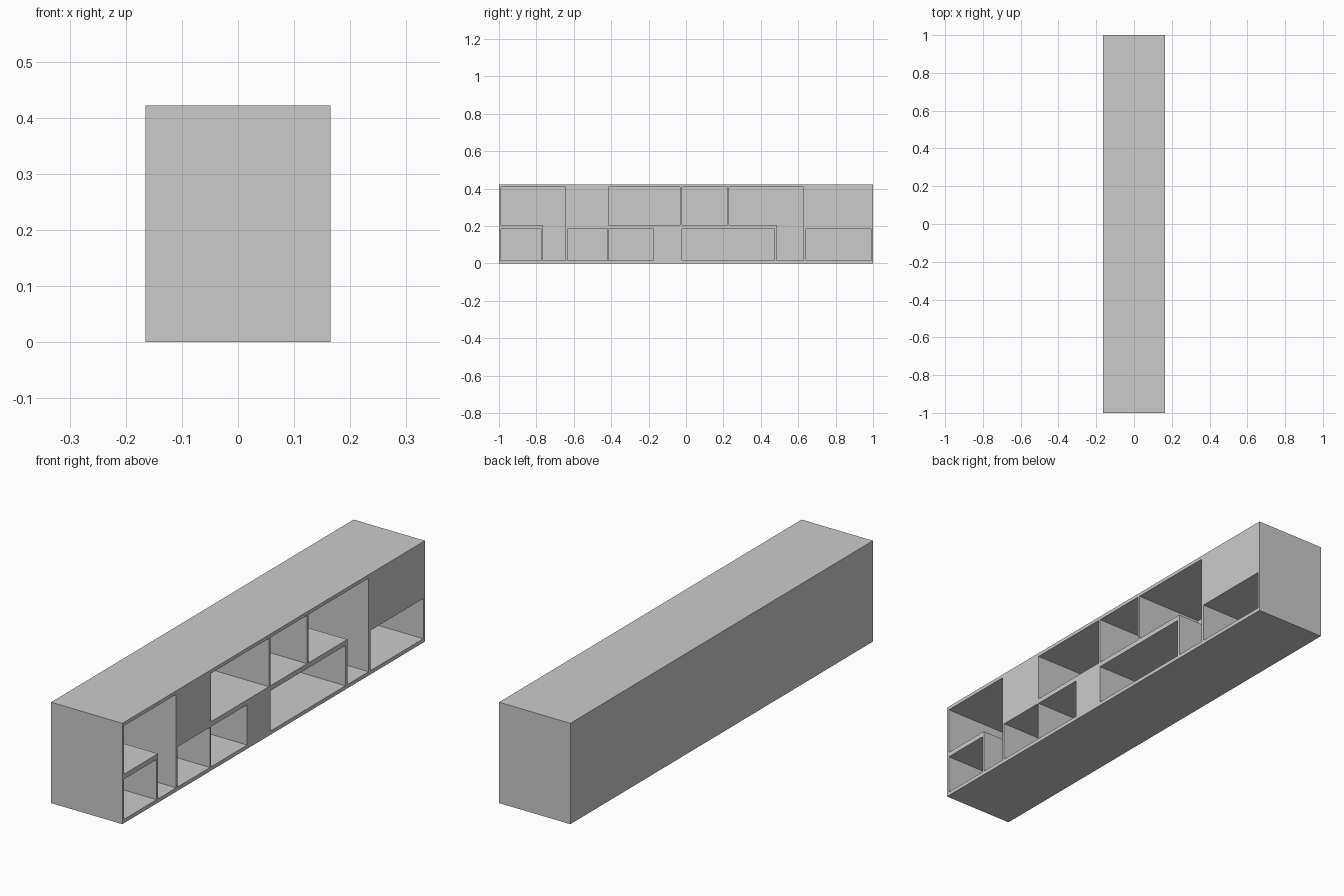
import bpy
import bmesh

if "Cube" in bpy.data.objects:
    bpy.data.objects.remove(bpy.data.objects["Cube"])

W, L, H = 0.33, 2.0, 0.422      # depth (x), length (y), height (z)
BACK = 0.015                    # back panel thickness
Z0, Z1, Z2, Z3 = 0.016, 0.184, 0.205, 0.407   # lower and upper compartment levels


def mesh_object(name, bm):
    bmesh.ops.recalc_face_normals(bm, faces=bm.faces)
    mesh = bpy.data.meshes.new(name)
    bm.to_mesh(mesh)
    bm.free()
    obj = bpy.data.objects.new(name, mesh)
    bpy.context.collection.objects.link(obj)
    return obj


def add_prism(bm, profile, x0, x1):
    """Extrude a (y, z) outline along x."""
    face = bm.faces.new([bm.verts.new((x0, y, z)) for y, z in profile])
    new = bmesh.ops.extrude_face_region(bm, geom=[face])["geom"]
    verts = [v for v in new if isinstance(v, bmesh.types.BMVert)]
    bmesh.ops.translate(bm, verts=verts, vec=(x1 - x0, 0, 0))


def rect(y0, y1, z0, z1):
    return [(y0, z0), (y1, z0), (y1, z1), (y0, z1)]


def l_shape(y0, y_step, y1):
    """Upper compartment that drops to the floor on its right end."""
    return [(y0, Z2), (y_step, Z2), (y_step, Z0), (y1, Z0), (y1, Z3), (y0, Z3)]


# cabinet body; the uncut bays are the flush closed fronts
bm = bmesh.new()
add_prism(bm, rect(-L / 2, L / 2, 0, H), -W / 2, W / 2)
cabinet = mesh_object("cabinet", bm)

# open compartments facing +x
bays = [l_shape(-0.989, -0.764, -0.644), l_shape(0.231, 0.487, 0.628)]
bays += [rect(a, b, Z2, Z3) for a, b in [(-0.415, -0.031), (-0.021, 0.221)]]
bays += [rect(a, b, Z0, Z1) for a, b in [
    (-0.989, -0.774), (-0.634, -0.421), (-0.415, -0.175),
    (-0.021, 0.474), (0.641, 0.989)]]
bm = bmesh.new()
for bay in bays:
    add_prism(bm, bay, -W / 2 + BACK, W / 2 + 0.1)
cutter = mesh_object("compartment_cutter", bm)

# carve the compartments, then discard the cutter
cut = cabinet.modifiers.new("compartments", "BOOLEAN")
cut.operation = "DIFFERENCE"
cut.solver = "EXACT"
cut.object = cutter
bpy.context.view_layer.objects.active = cabinet
bpy.ops.object.modifier_apply(modifier=cut.name)
bpy.data.objects.remove(cutter)
